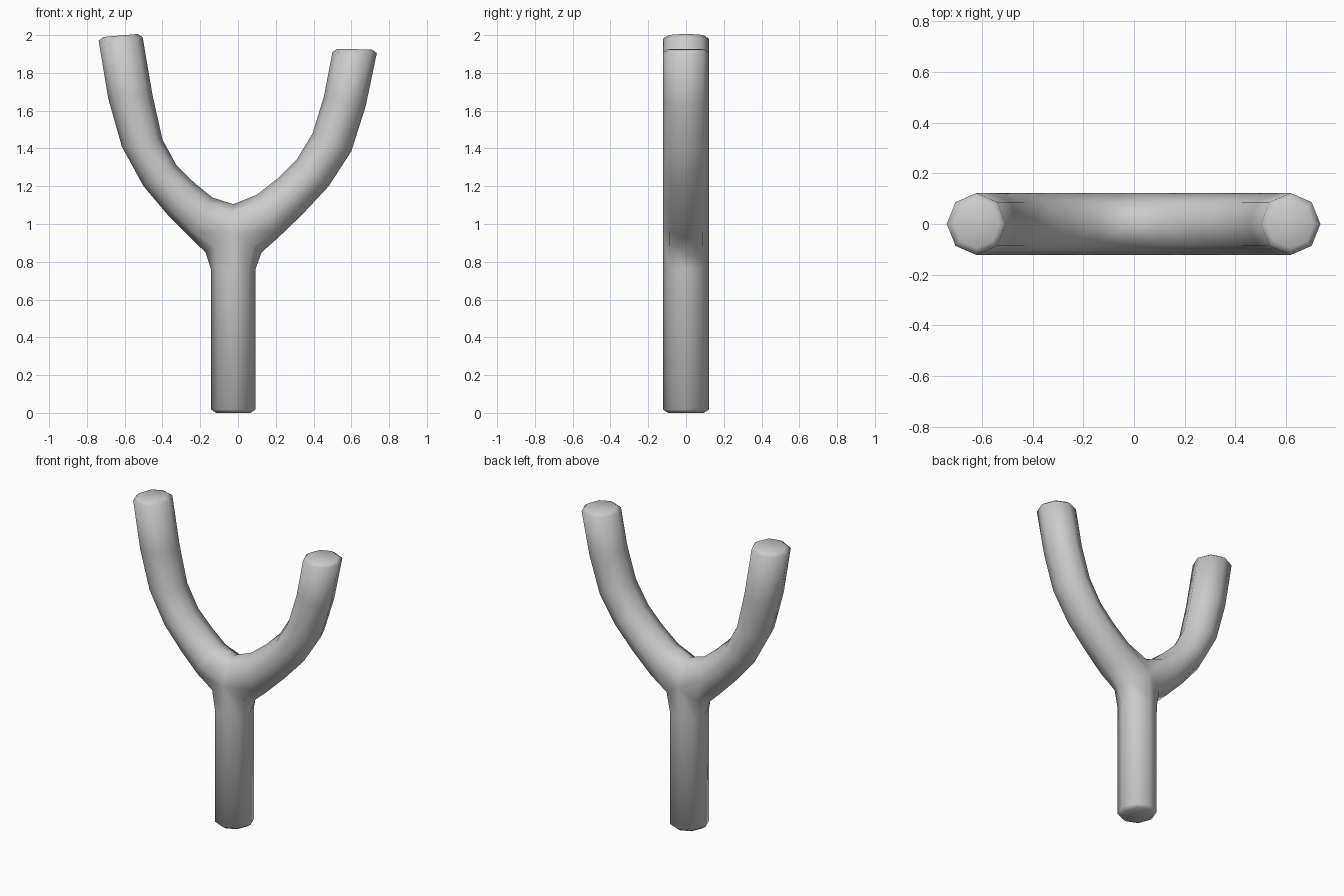
import bpy, bmesh, math
from mathutils import Vector

if "Cube" in bpy.data.objects:
    bpy.data.objects.remove(bpy.data.objects["Cube"])

R = 0.122           # half depth in y
CX = -0.025         # stem axis
bm = bmesh.new()


def ring(outer, inner):
    """Octagon spanning two points of the front silhouette."""
    o, i = Vector((outer[0], 0, outer[1])), Vector((inner[0], 0, inner[1]))
    c, a = (o + i) / 2, (o - i) / 2
    return [bm.verts.new(c + a * math.cos(k * math.pi / 4)
                         + Vector((0, R * math.sin(k * math.pi / 4), 0)))
            for k in range(8)]


def bridge(a, b):
    for k in range(8):
        n = (k + 1) % 8
        bm.faces.new((a[k], a[n], b[n], b[k]))


def cap(loop, direction):
    """Softly chamfered tube end."""
    c = sum((v.co for v in loop), Vector()) / 8
    inset = [bm.verts.new(c + (v.co - c) * 0.78 + direction * 0.018) for v in loop]
    bridge(loop, inset)
    bm.faces.new(inset)


# Handle
foot = ring((-0.142, 0.018), (0.092, 0.018))
neck = ring((-0.143, 0.76), (0.092, 0.76))
hub = ring((-0.172, 0.85), (0.125, 0.85))
for k, z in ((1, 0.88), (3, 0.88), (5, 0.88), (7, 0.88), (2, 0.95), (6, 0.95)):
    hub[k].co.z = z
hub[2].co.x = hub[6].co.x = CX
bridge(foot, neck)
bridge(neck, hub)
cap(foot, Vector((0, 0, -1)))

# Crotch saddle shared by both arms
top = bm.verts.new((CX, 0, 1.105))
top_b = bm.verts.new((CX, R * 0.72, 1.06))
top_f = bm.verts.new((CX, -R * 0.72, 1.06))
left_root = [hub[0], hub[1], hub[2], top_b, top, top_f, hub[6], hub[7]]
right_root = [hub[4], hub[3], hub[2], top_b, top, top_f, hub[6], hub[5]]

# Arms: (outer, inner) silhouette pairs
left = [((-0.25, 0.925), (-0.135, 1.14)), ((-0.373, 1.05), (-0.23, 1.217)),
        ((-0.50, 1.20), (-0.325, 1.31)), ((-0.615, 1.41), (-0.40, 1.447)),
        ((-0.687, 1.665), (-0.453, 1.685)), ((-0.738, 1.97), (-0.505, 1.99))]
right = [((0.21, 0.925), (0.10, 1.155)), ((0.34, 1.05), (0.215, 1.245)),
         ((0.48, 1.20), (0.31, 1.34)), ((0.60, 1.385), (0.395, 1.48)),
         ((0.675, 1.62), (0.455, 1.675)), ((0.735, 1.905), (0.50, 1.91))]
for prev, pairs in ((left_root, left), (right_root, right)):
    for o, i in pairs:
        cur = ring(o, i)
        bridge(prev, cur)
        prev = cur
    cap(prev, Vector((0, 0, 1)))

bmesh.ops.recalc_face_normals(bm, faces=bm.faces)
for f in bm.faces:
    f.smooth = True
mesh = bpy.data.meshes.new("forked_frame")
bm.to_mesh(mesh)
bm.free()
obj = bpy.data.objects.new("forked_frame", mesh)
bpy.context.collection.objects.link(obj)
